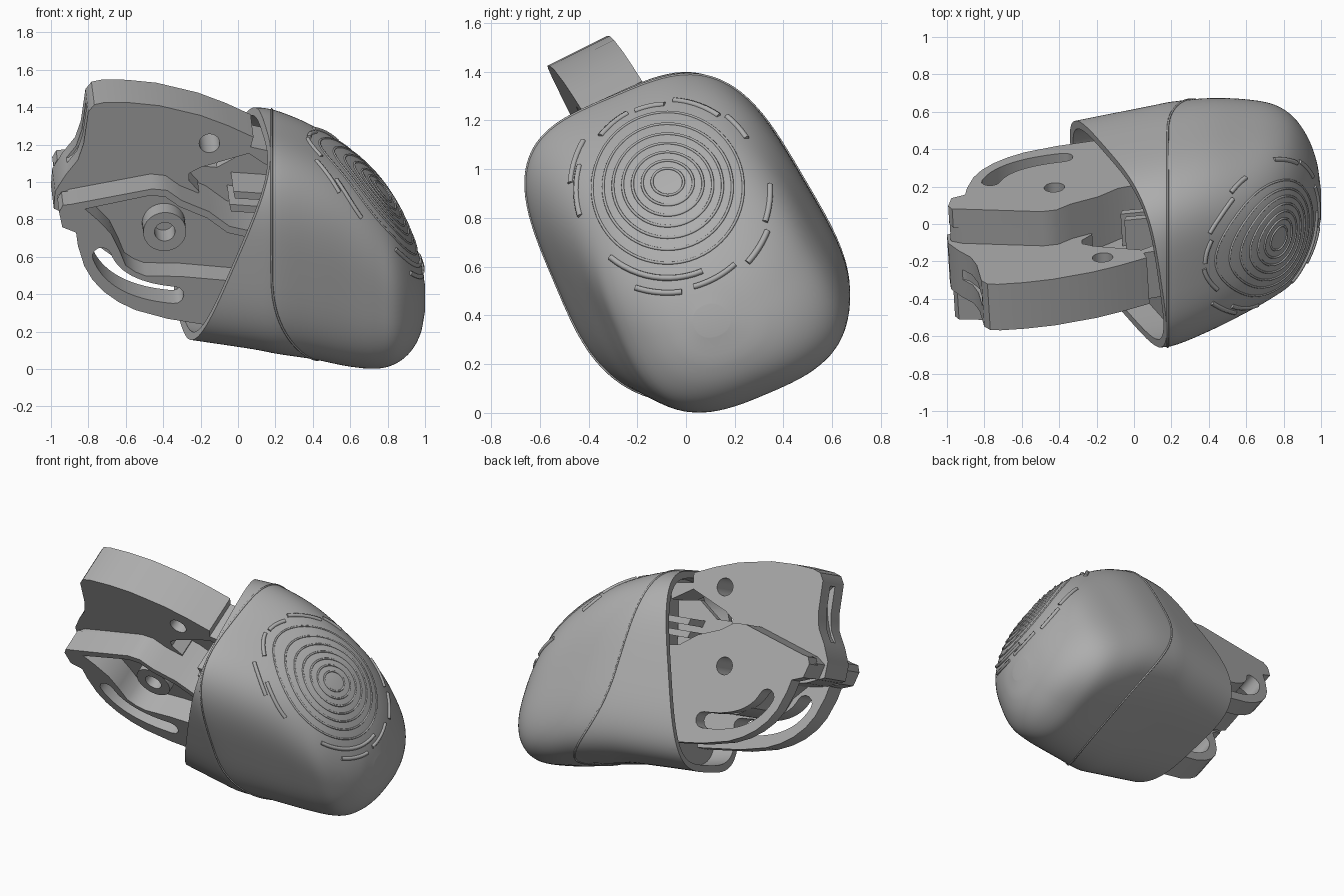
import bpy, bmesh, math
from math import sin, cos, pi, radians
from mathutils import Vector, Matrix
from mathutils.bvhtree import BVHTree

if "Cube" in bpy.data.objects:
    bpy.data.objects.remove(bpy.data.objects["Cube"])

grey = bpy.data.materials.new("plain grey")
grey.use_nodes = True
grey.diffuse_color = (0.42, 0.42, 0.42, 1)
grey.node_tree.nodes["Principled BSDF"].inputs["Base Color"].default_value = (0.42, 0.42, 0.42, 1)

# Tilted frame of the mount: axis into the shell, sideways, up
axis = Vector((0.964, 0.164, -0.208)).normalized()
side = Vector((-0.056, 0.894, 0.445))
side = (side - axis * side.dot(axis)).normalized()
up = axis.cross(side)
frame = Matrix((axis, side, up)).transposed().to_4x4()
frame.translation = (0, 0, 0.71)


def add_object(name, data, matrix=None):
    ob = bpy.data.objects.new(name, data)
    bpy.context.collection.objects.link(ob)
    if matrix:
        ob.matrix_world = matrix
    data.materials.append(grey)
    return ob


def from_bmesh(name, bm, matrix=None):
    bmesh.ops.recalc_face_normals(bm, faces=bm.faces)
    me = bpy.data.meshes.new(name)
    bm.to_mesh(me)
    bm.free()
    return add_object(name, me, matrix)


def smooth(ob, angle=35):
    bpy.ops.object.select_all(action='DESELECT')
    ob.select_set(True)
    bpy.context.view_layer.objects.active = ob
    bpy.ops.object.shade_smooth_by_angle(angle=radians(angle))


def plate(name, outline, b0, b1):
    """Outline in the mount's axis/up plane, extruded sideways."""
    bm = bmesh.new()
    face = bm.faces.new([bm.verts.new((a, b0, c)) for a, c in outline])
    ext = bmesh.ops.extrude_face_region(bm, geom=[face])
    verts = [v for v in ext["geom"] if isinstance(v, bmesh.types.BMVert)]
    bmesh.ops.translate(bm, verts=verts, vec=(0, b1 - b0, 0))
    return from_bmesh(name, bm, frame)


def disc(a, c, r, n=32):
    return [(a + r * cos(2 * pi * i / n), c + r * sin(2 * pi * i / n)) for i in range(n)]


def bent_slot(p0, p1, p2, w, n=14):
    """Rounded slot outline along a quadratic curve."""
    p0, p1, p2 = Vector(p0), Vector(p1), Vector(p2)
    left, right = [], []
    for i in range(n + 1):
        t = i / n
        p = p0 * (1 - t) ** 2 + p1 * 2 * t * (1 - t) + p2 * t * t
        d = ((p1 - p0) * (1 - t) + (p2 - p1) * t).normalized()
        s = Vector((-d.y, d.x))
        left.append(p + s * w)
        right.append(p - s * w)
    arc = [k * pi / 6 for k in range(1, 6)]
    d0, d2 = (p1 - p0).normalized(), (p2 - p1).normalized()
    end = [p2 + Vector((-d2.y, d2.x)) * w * cos(k) + d2 * w * sin(k) for k in arc]
    start = [p0 - Vector((-d0.y, d0.x)) * w * cos(k) - d0 * w * sin(k) for k in arc]
    return left + end + right[::-1] + start


def cut(ob, *cutters):
    for c in cutters:
        mod = ob.modifiers.new("cut", 'BOOLEAN')
        mod.operation, mod.solver, mod.object = 'DIFFERENCE', 'EXACT', c
    bpy.context.view_layer.update()
    deps = bpy.context.evaluated_depsgraph_get()
    me = bpy.data.meshes.new_from_object(ob.evaluated_get(deps))
    ob.modifiers.clear()
    ob.data = me
    for c in cutters:
        bpy.data.objects.remove(c)
    smooth(ob)


# Shell: x, top z, bottom z, back y, front y
ROWS = [(-.45, 1.43, .18, .51, -.60), (-.2, 1.435, .145, .56, -.63), (.1, 1.435, .10, .62, -.655),
        (.2, 1.42, .08, .64, -.65), (.4, 1.335, .05, .66, -.57), (.6, 1.205, .01, .655, -.47),
        (.75, 1.06, 0, .63, -.385), (.85, .91, .03, .57, -.31), (.93, .735, .10, .46, -.19),
        (.98, .575, .20, .32, -.07), (1.0, .45, .31, .18, .03)]


def slope(i, k):
    a, b = ROWS[max(i - 1, 0)], ROWS[min(i + 1, len(ROWS) - 1)]
    return (b[k] - a[k]) / (b[0] - a[0])


def row(x):
    i = max(j for j in range(len(ROWS) - 1) if ROWS[j][0] <= x + 1e-6 or j == 0)
    h = ROWS[i + 1][0] - ROWS[i][0]
    t = (x - ROWS[i][0]) / h
    return [ROWS[i][k] * (1 + 2 * t) * (1 - t) ** 2 + ROWS[i + 1][k] * t * t * (3 - 2 * t)
            + h * slope(i, k) * t * (1 - t) ** 2 + h * slope(i + 1, k) * t * t * (t - 1) for k in range(1, 5)]


def skin(x, ang):
    """Point on the tilted superellipse section at x, narrowed toward the upper back."""
    top, bottom, back, front = row(x)
    n = 3.5 - 1.3 * max(0, x) ** 3
    m = n / (n - 1)
    hz, hy = ((top - bottom) / 2) ** m, ((back - front) / 2) ** m
    s, c = sin(radians(23)), cos(radians(23))
    sm, cm = s ** m, c ** m
    det = cm * cm - sm * sm
    p = max(1e-4, (cm * hy - sm * hz) / det) ** (1 / m)
    q = max(1e-4, (cm * hz - sm * hy) / det) ** (1 / m)
    v = p * math.copysign(abs(cos(ang)) ** (2 / n), cos(ang))
    w = q * math.copysign(abs(sin(ang)) ** (2 / n), sin(ang))
    v -= 0.13 * (w + 0.5 * q) * (v / p + 1) / 2
    return Vector((x, (back + front) / 2 + c * v - s * w, (top + bottom) / 2 + s * v + c * w))


N = 96
angles = [(i + 0.5) * 2 * pi / N for i in range(N)]
bm = bmesh.new()
loops = []
for k in range(45):
    x = 1 - 1.45 * (1 - k / 44) ** 2
    loops.append([bm.verts.new(skin(x, a)) for a in angles])
for l0, l1 in zip(loops, loops[1:]):
    for i in range(N):
        j = (i + 1) % N
        bm.faces.new((l0[i], l0[j], l1[j], l1[i]))
bm.faces.new(loops[-1])
bm.normal_update()
tree = BVHTree.FromBMesh(bm)

# Slanted opening with a recessed floor
normal = frame.to_3x3() @ Vector((1, 0.06, -0.11))
res = bmesh.ops.bisect_plane(bm, geom=bm.verts[:] + bm.edges[:] + bm.faces[:], dist=1e-5,
                             plane_co=frame @ Vector((-0.11, 0, 0)), plane_no=normal, clear_inner=True)
rim = [g for g in res["geom_cut"] if isinstance(g, bmesh.types.BMEdge)]
cap = bmesh.ops.edgeloop_fill(bm, edges=rim)["faces"]
bmesh.ops.recalc_face_normals(bm, faces=bm.faces)
bmesh.ops.inset_region(bm, faces=cap, thickness=0.045)
ext = bmesh.ops.extrude_face_region(bm, geom=cap)
bmesh.ops.translate(bm, vec=axis * 0.14, verts=[g for g in ext["geom"] if isinstance(g, bmesh.types.BMVert)])
bmesh.ops.delete(bm, geom=[f for f in cap if f.is_valid], context='FACES_ONLY')
smooth(from_bmesh("shell", bm))


def beads(name, lines, radius, cyclic):
    cu = bpy.data.curves.new(name, 'CURVE')
    cu.dimensions, cu.bevel_depth, cu.bevel_resolution = '3D', radius, 1
    cu.use_fill_caps = True
    for pts in lines:
        sp = cu.splines.new('POLY')
        sp.points.add(len(pts) - 1)
        for point, co in zip(sp.points, pts):
            point.co = (*co, 1)
        sp.use_cyclic_u = cyclic
    return add_object(name, cu)


# Seam between cuff and rounded cover
beads("cover_seam", [[skin(0.18 + 0.28 * max(0, -sin(a)) ** 1.5, a) for a in angles]], 0.006, True)


# Concentric grip ribs and the broken arcs around them
def on_shell(r, a):
    y = -0.075 + r * cos(a)
    z = 0.955 - 0.1 * r + r * min(1, 0.8 + 0.65 * r) * sin(a)
    hit = tree.ray_cast(Vector((3, y, z)), Vector((-1, 0, 0)))[0]
    return hit if hit else Vector((0.5, y, z))


radii = [0.065, 0.105, 0.145, 0.185, 0.225, 0.265, 0.31]
beads("grip_rings", [[on_shell(r, 2 * pi * i / 64) for i in range(64)] for r in radii], 0.006, True)
ARCS = [(.40, 150, 176), (.375, 165, 197), (.35, 118, 142), (.345, 92, 113), (.365, 55, 86), (.385, 33, 51),
        (.42, -18, 3), (.44, -42, -22), (.41, -75, -48), (.42, -108, -82), (.365, -130, -67)]
beads("grip_arcs", [[on_shell(r, radians(a0 + (a1 - a0) * i / 12)) for i in range(13)]
                    for r, a0, a1 in ARCS], 0.013, False)

# Upper arm of the mount
arm = plate("upper_arm", [(.05, .6), (-.1, .6), (-.1, .66), (-.25, .695), (-.41, .72), (-.64, .725), (-.8, .705),
                          (-.93, .675), (-.98, .65), (-1.0, .6), (-.975, .41), (-.98, .31), (-1.02, .21),
                          (-1.05, .1), (-1.03, 0), (-.9, -.03), (-.3, -.03), (-.3, .28), (-.37, .33),
                          (-.38, .37), (-.33, .42), (-.1, .56), (.05, .5)], -.15, .125)
cut(arm, plate("arm_hole", disc(-.32, .57, .055), -.5, .5),
    plate("arm_end_slot", bent_slot((-1.04, .28), (-1.0, .4), (-1.01, .52), .06), -.04, .02))

# Lower bracket: core web and two slotted side flanges
PIVOT = (-.44, .065)
TOP = [(.05, .2), (-.12, .2), (-.25, .26), (-.41, .29), (-.5, .33), (-.58, .32), (-.98, .13)]
core = plate("bracket_core", TOP + [(-1.03, .08), (-.99, -.01), (-.91, 0), (-.77, -.02), (-.66, -.1), (-.6, -.19),
                                    (-.49, -.23), (.05, -.15)], -.17, .25)
cut(core, plate("core_hole", disc(*PIVOT, .055), -.6, .6))
FLANGE = TOP + [(-1.02, .115), (-1.03, .07), (-.99, -.013), (-.91, -.027), (-.88, -.1), (-.815, -.21),
                (-.75, -.28), (-.67, -.335), (-.58, -.375), (-.48, -.4), (-.3, -.41), (.05, -.39)]
POCKET = [(.06, .16), (-.12, .16), (-.25, .22), (-.41, .25), (-.5, .29), (-.58, .28), (-.9, .12),
          (-.82, .075), (-.725, .01), (-.66, -.07), (-.6, -.155), (-.54, -.18), (-.48, -.19), (-.3, -.15), (.06, -.1)]
for name, b0, b1 in (("front_flange", -.33, -.17), ("back_flange", .22, .33)):
    flange = plate(name, FLANGE, b0, b1)
    slot = plate("slot", bent_slot((-.74, -.13), (-.62, -.31), (-.3, -.265), .05), b0 - .1, b1 + .1)
    opening = POCKET if b0 < 0 else disc(*PIVOT, .055)
    cut(flange, slot, plate("opening", opening, b0 - .1, b1 + .1))

# Pivot boss in the pocket
boss = plate("pivot_boss", disc(*PIVOT, .115, 40), -.28, -.16)
cut(boss, plate("boss_hole", disc(*PIVOT, .055), -.5, .1))

# Web and ribs inside the shell opening
plate("inner_web", [(.05, .18), (-.35, .2), (-.36, .36), (-.22, .38), (-.1, .5), (.05, .5)], -.02, .03)
for i, c in enumerate((.28, .36)):
    plate("inner_rib_%d" % (i + 1), [(.05, c), (-.12, c - .03), (-.14, c + .01), (.05, c + .04)], -.25, .22)
